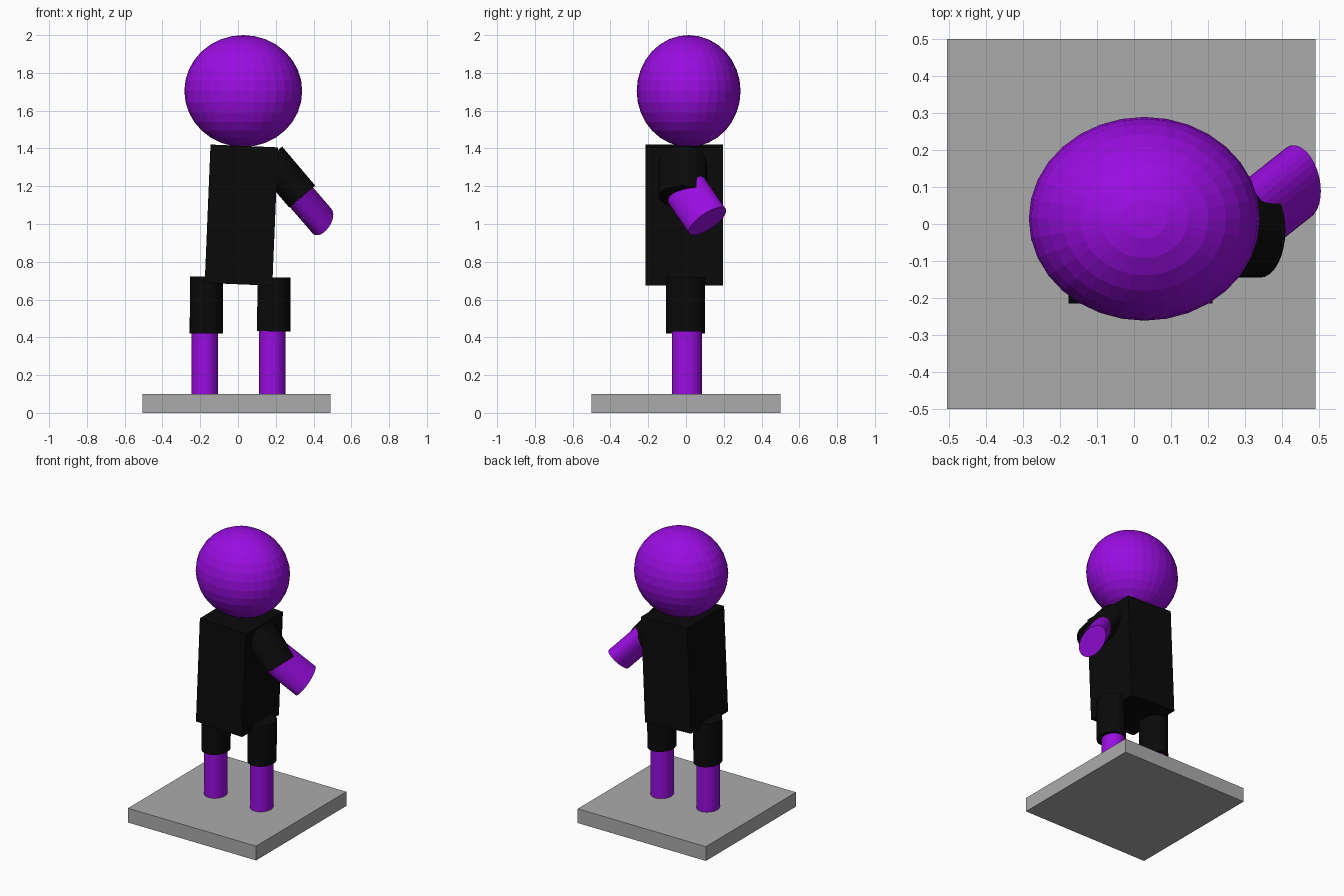
import bpy
import math
from mathutils import Matrix, Vector

if "Cube" in bpy.data.objects:
    bpy.data.objects.remove(bpy.data.objects["Cube"])


def material(name, rgb):
    m = bpy.data.materials.new(name)
    m.diffuse_color = (*rgb, 1)
    m.use_nodes = True
    m.node_tree.nodes["Principled BSDF"].inputs["Base Color"].default_value = m.diffuse_color
    return m


PURPLE = material("purple", (0.32, 0.004, 0.75))
BLACK = material("black", (0.003, 0.003, 0.003))
GREY = material("grey", (0.41, 0.41, 0.41))


def finish(name, mat):
    ob = bpy.context.object
    ob.name = name
    ob.data.materials.append(mat)
    return ob


def box(name, centre, size, tilt, mat):
    bpy.ops.mesh.primitive_cube_add(size=1, location=centre, rotation=(0, tilt, 0))
    bpy.context.object.scale = size
    return finish(name, mat)


def limb(name, start, end, wide, r_narrow, r_wide, mat):
    """Oval cylinder from start to end, with its wide radius along 'wide'."""
    a, b = Vector(start), Vector(end)
    z = (b - a).normalized()
    y = Vector(wide)
    y = (y - z * y.dot(z)).normalized()
    x = y.cross(z)
    bpy.ops.mesh.primitive_cylinder_add(vertices=32, radius=1, depth=1)
    rot = Matrix((x, y, z)).transposed().to_4x4()
    size = Matrix.Diagonal((r_narrow, r_wide, (b - a).length, 1))
    bpy.context.object.matrix_world = Matrix.Translation((a + b) / 2) @ rot @ size
    return finish(name, mat)


# Square stand
box("base", (-0.007, 0, 0.05), (0.995, 1.0, 0.1), 0, GREY)

# Leaning torso
box("torso", (0.018, -0.01, 1.047), (0.358, 0.41, 0.733), math.radians(2.4), BLACK)

# Slightly flattened faceted head
bpy.ops.mesh.primitive_uv_sphere_add(segments=32, ring_count=16, radius=1,
                                     location=(0.028, 0.014, 1.704))
bpy.context.object.scale = (0.312, 0.275, 0.296)
finish("head", PURPLE)

# Legs: shorts over bare shins
for side, x, low, high in (("left", -0.168, 0.42, 0.722), ("right", 0.189, 0.432, 0.717)):
    limb(side + "_shorts", (x, -0.003, low), (x + 0.002, -0.003, high),
         (0, 1, 0), 0.088, 0.103, BLACK)
    limb(side + "_shin", (x - 0.008, 0.005, 0.1), (x - 0.008, 0.005, low + 0.03),
         (0, 1, 0), 0.071, 0.079, PURPLE)

# Single arm: sleeve and bent forearm
limb("sleeve", (0.165, -0.017, 1.352), (0.34, -0.017, 1.145), (0, 1, 0), 0.09, 0.128, BLACK)
limb("forearm", (0.306, 0.003, 1.176), (0.445, 0.113, 1.015), (0, 0.83, 0.56),
     0.073, 0.117, PURPLE)
